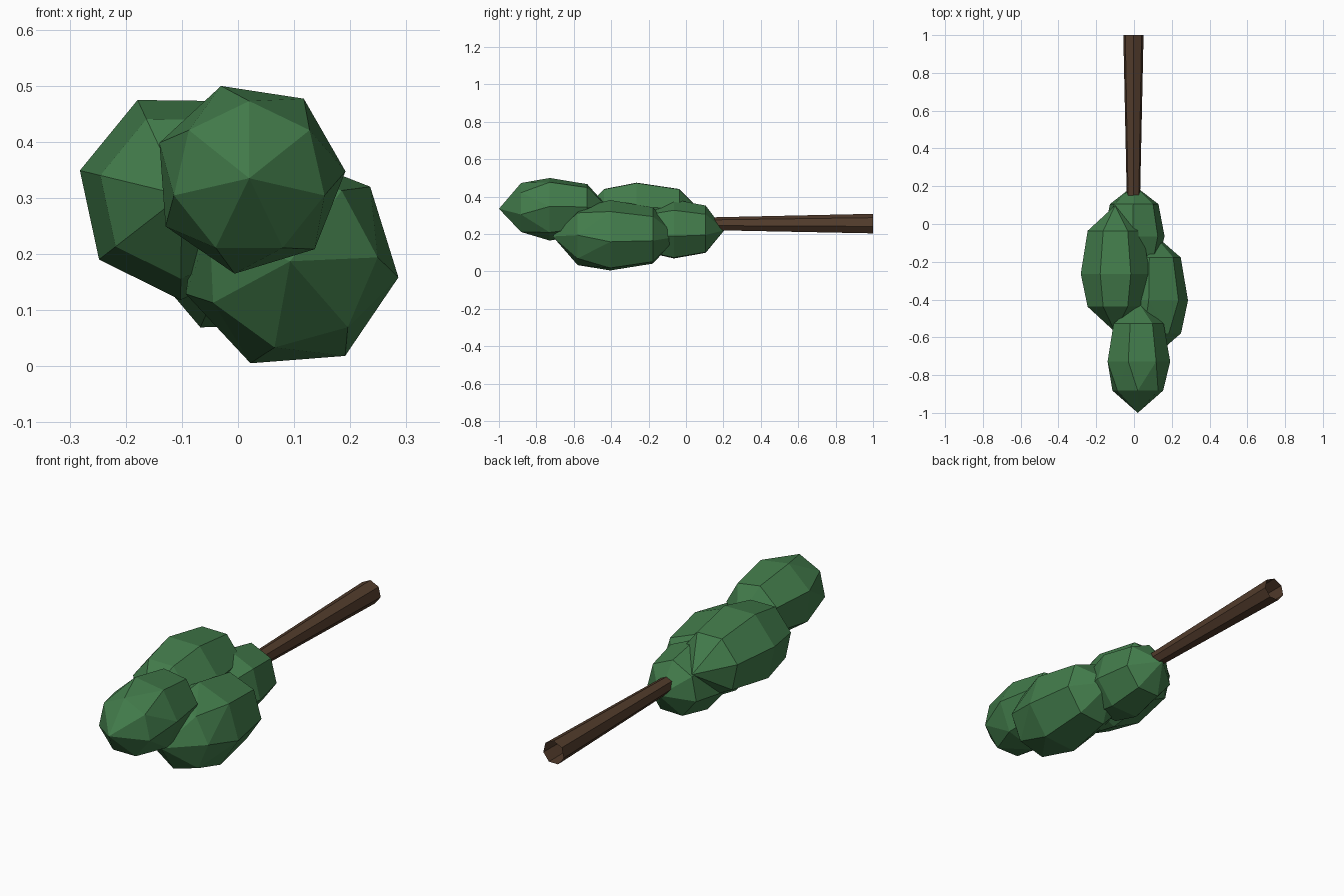
import bpy, bmesh
from math import radians, sin, cos, pi

if "Cube" in bpy.data.objects:
    bpy.data.objects.remove(bpy.data.objects["Cube"])

SIDES = 7


def material(name, rgb):
    m = bpy.data.materials.new(name)
    m.diffuse_color = (*rgb, 1)
    m.use_nodes = True
    m.node_tree.nodes["Principled BSDF"].inputs["Base Color"].default_value = m.diffuse_color
    return m


GREEN = material("leaf_green", (0.055, 0.20, 0.07))
BROWN = material("bark_brown", (0.085, 0.045, 0.025))


def loft(name, rings, mat, tips=None):
    """Skin 7-sided rings (x, y, z, radius, phase) along y; tips close the ends."""
    bm = bmesh.new()
    loops = []
    for x, y, z, r, phase in rings:
        angles = [radians(phase) + 2 * pi * i / SIDES for i in range(SIDES)]
        loops.append([bm.verts.new((x + r * cos(a), y, z + r * sin(a))) for a in angles])
    for a, b in zip(loops, loops[1:]):
        for i in range(SIDES):
            j = (i + 1) % SIDES
            bm.faces.new((a[i], a[j], b[j], b[i]))
    if tips:
        for tip, loop in zip(tips, (loops[0], loops[-1])):
            v = bm.verts.new(tip)
            for i in range(SIDES):
                bm.faces.new((v, loop[i], loop[(i + 1) % SIDES]))
    bmesh.ops.triangulate(bm, faces=[f for f in bm.faces if len(f.verts) > 3])
    bmesh.ops.recalc_face_normals(bm, faces=bm.faces)
    me = bpy.data.meshes.new(name)
    bm.to_mesh(me)
    bm.free()
    me.materials.append(mat)
    ob = bpy.data.objects.new(name, me)
    bpy.context.collection.objects.link(ob)


def clump(name, x, y, z, r, length, phase, twist):
    """Faceted leaf clump: three rings and two tips, stretched along y."""
    rings = [(x, y - 0.6 * length, z, 0.8 * r, phase + twist),
             (x, y - 0.08 * length, z, r, phase),
             (x, y + 0.6 * length, z, 0.8 * r, phase)]
    loft(name, rings, GREEN, [(x, y - length, z), (x, y + length, z)])


# Foliage clumps, from the tip of the crown back to the trunk
clump("crown_tip_foliage", 0.02, -0.705, 0.335, 0.172, 0.295, 107, -17)
clump("left_foliage", -0.10, -0.237, 0.305, 0.187, 0.335, 115, 0)
clump("right_foliage", 0.093, -0.378, 0.187, 0.195, 0.335, 43, 11)
clump("lower_foliage", 0.0, -0.045, 0.22, 0.165, 0.25, 246, 0)

# Tapered, open-ended trunk lying along y
loft("trunk", [(-0.003, 0.0, 0.253, 0.033, 90), (-0.003, 1.0, 0.253, 0.055, 90)], BROWN)
